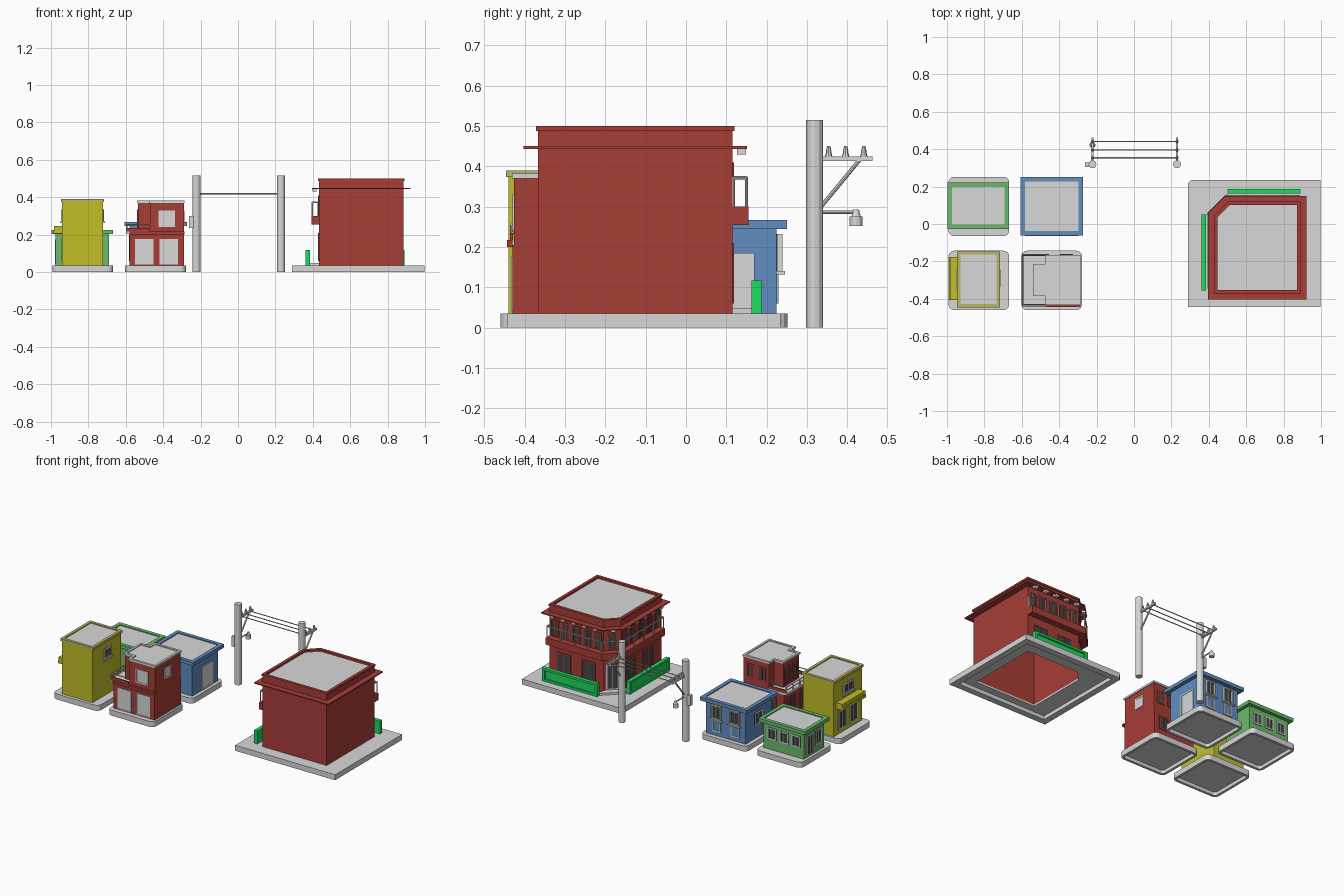
import bpy, bmesh
from math import cos, sin, pi
from mathutils import Vector

if "Cube" in bpy.data.objects:
    bpy.data.objects.remove(bpy.data.objects["Cube"])


def material(name, r, g, b):
    m = bpy.data.materials.new(name)
    m.use_nodes = True
    m.diffuse_color = (r, g, b, 1)
    m.node_tree.nodes["Principled BSDF"].inputs["Base Color"].default_value = (r, g, b, 1)
    return m


GRAY = material("light gray", .69, .69, .69)
DARK = material("dark gray", .06, .06, .06)
RED = material("brick red", .39, .047, .037)
YELLOW = material("mustard yellow", .54, .52, .02)
PALE = material("pale mustard", .51, .47, .13)
GREEN = material("leaf green", .145, .5, .15)
BLUE = material("steel blue", .12, .27, .53)
BRIGHT = material("bright green", .012, .72, .11)
parts = {}


def mesh(name, mat):
    return parts.setdefault((name, mat), bmesh.new())


def prism(name, mat, pts, z0, z1):
    bm = mesh(name, mat)
    lo = [bm.verts.new((x, y, z0)) for x, y in pts]
    hi = [bm.verts.new((x, y, z1)) for x, y in pts]
    bm.faces.new(lo[::-1])
    bm.faces.new(hi)
    for i in range(len(pts)):
        j = (i + 1) % len(pts)
        bm.faces.new((lo[i], lo[j], hi[j], hi[i]))


def ring(name, mat, outer, inner, z0, z1):
    bm = mesh(name, mat)
    loops = [[bm.verts.new((x, y, z)) for x, y in p]
             for p, z in ((outer, z0), (outer, z1), (inner, z1), (inner, z0))]
    for i in range(len(outer)):
        j = (i + 1) % len(outer)
        for k in range(4):
            a, b = loops[k], loops[(k + 1) % 4]
            bm.faces.new((a[i], a[j], b[j], b[i]))


def offset(pts, d):
    """Push a counter-clockwise outline outwards by d with mitred corners."""
    out = []
    for i, p in enumerate(pts):
        p = Vector(p)
        a = (p - Vector(pts[i - 1])).normalized()
        b = (Vector(pts[(i + 1) % len(pts)]) - p).normalized()
        na, nb = Vector((a.y, -a.x)), Vector((b.y, -b.x))
        out.append(tuple(p + (na + nb) * d / (1 + na.dot(nb))))
    return out


def rect(x0, y0, x1, y1):
    return [(x0, y0), (x1, y0), (x1, y1), (x0, y1)]


def rounded(x0, y0, x1, y1, r=.03):
    pts = []
    for k, (x, y) in enumerate(rect(x0 + r, y0 + r, x1 - r, y1 - r)):
        for s in range(5):
            t = pi + k * pi / 2 + s * pi / 8
            pts.append((x + r * cos(t), y + r * sin(t)))
    return pts


def panel(name, mat, wall, u0, u1, z0, z1, d0, d1):
    """Box on a wall: u runs along it, d is the distance outwards."""
    p, q = Vector(wall[0]), Vector(wall[1])
    u = (q - p).normalized()
    n = Vector((u.y, -u.x))
    prism(name, mat, [p + u * a + n * d for a, d in ((u0, d1), (u1, d1), (u1, d0), (u0, d0))], z0, z1)


def window(name, wall, c, w, z0, z1, frame=GRAY, pane=DARK, t=.008, bars=1, d=.004):
    """Pane with a frame standing out by d; deep frames also get a sill."""
    a, b = c - w / 2, c + w / 2
    panel(name + "_pane", pane, wall, a, b, z0, z1, -.002, .002)
    for u in (a, b - t):
        panel(name + "_frame", frame, wall, u, u + t, z0, z1, 0, d)
    for z in (z0, z1 - t):
        panel(name + "_frame", frame, wall, a, b, z, z + t, 0, d)
    for k in range(bars):
        u = a + w * (k + 1) / (bars + 1)
        panel(name + "_frame", frame, wall, u - t / 3, u + t / 3, z0, z1, 0, d * .8)
    if d > .005:
        panel(name + "_sill", frame, wall, a - .008, b + .008, z0 - .008, z0, 0, d + .006)


def walls(pts):
    return [(pts[i], pts[(i + 1) % len(pts)]) for i in range(len(pts))]


def rod(name, mat, a, b, r, r2=None, seg=8):
    a, b = Vector(a), Vector(b)
    rot = (b - a).to_track_quat('Z', 'Y').to_matrix().to_4x4()
    rot.translation = (a + b) / 2
    bmesh.ops.create_cone(mesh(name, mat), cap_ends=True, segments=seg, radius1=r,
                          radius2=r if r2 is None else r2, depth=(b - a).length, matrix=rot)


# Rounded paving slabs with a recessed underside
for n, x, y in (("green", -.992, -.065), ("blue", -.603, -.065),
                ("yellow", -.992, -.46), ("red", -.603, -.46)):
    o = rounded(x, y, x + .325, y + .317)
    ring(n + "_house_base_rim", GRAY, o, offset(o, -.016), 0, .022)
    prism(n + "_house_base", GRAY, o, .022, .035)


def roof(name, mat, pts, z0, z1, out, inn):
    o = offset(pts, out)
    i = offset(o, -inn)
    ring(name + "_parapet", mat, o, i, z0, z1)
    prism(name + "_roof", GRAY, i, z0 + .004, z1 - .006)


# Green house
g = rect(-.975, -.005, -.69, .2)
prism("green_house_walls", GREEN, g, .035, .205)
roof("green_house", GREEN, g, .203, .225, .022, .024)
w = walls(g)
for c in (.06, .145, .23):
    window("green_house_back_window", w[2], c, .06, .1, .175)
window("green_house_door", w[3], .06, .065, .04, .175)
window("green_house_side_window", w[3], .145, .065, .08, .175)

# Blue house
b = rect(-.58, -.035, -.3, .225)
prism("blue_house_walls", BLUE, b, .035, .247)
roof("blue_house", BLUE, b, .245, .267, .026, .024)
w = walls(b)
for c in (.075, .205):
    window("blue_house_window", w[2], c, .068, .14, .232, d=.014)
    window("blue_house_lower_panel", w[2], c, .06, .06, .132, pane=BLUE, bars=0)
window("blue_house_door", w[1], .15, .11, .036, .185, pane=GRAY, bars=0)
window("blue_house_side_window", w[3], .13, .08, .12, .2)

# Yellow house with a side canopy
y = rect(-.94, -.44, -.722, -.152)
prism("yellow_house_walls", YELLOW, y, .035, .376)
roof("yellow_house", PALE, y, .374, .39, .006, .018)
w = walls(y)
panel("yellow_house_canopy", YELLOW, w[3], .025, .255, .205, .222, 0, .05)
panel("yellow_house_canopy_face", YELLOW, w[3], .025, .255, .222, .245, 0, .045)
for c in (.085, .2):
    window("yellow_house_lower_window", w[3], c, .08, .06, .18)
window("yellow_house_upper_window", w[3], .145, .1, .27, .335, d=.006)
window("yellow_house_right_window", w[1], .15, .07, .27, .335, d=.006)

# Red house with stepped upper storey and balcony
r = rect(-.58, -.43, -.29, -.165)
prism("red_house_lower_walls", RED, r, .035, .205)
up = [(-.47, -.427), (-.29, -.427), (-.29, -.17), (-.47, -.17),
      (-.47, -.22), (-.535, -.22), (-.535, -.38), (-.47, -.38)]
prism("red_house_upper_walls", RED, up, .205, .372)
roof("red_house", GRAY, up, .37, .382, .005, .014)
prism("red_house_balcony_floor", GRAY, rect(-.6, -.44, -.47, -.16), .203, .217)
panel("red_house_band", RED, walls(r)[0], 0, .295, .2, .217, 0, .014)
for yy in (-.437, -.17):
    prism("red_house_balcony_end", RED, rect(-.595, yy, -.47, yy + .008), .217, .235)
    rod("red_house_balcony_rail", GRAY, (-.595, yy + .004, .255), (-.47, yy + .004, .255), .003)
for z in (.235, .255):
    rod("red_house_balcony_rail", GRAY, (-.595, -.433, z), (-.595, -.166, z), .003)
for k in range(5):
    yy = -.433 + k * .0667
    rod("red_house_balcony_post", GRAY, (-.595, yy, .217), (-.595, yy, .255), .004)
w, v = walls(r), walls(up)
for c in (.078, .21):
    window("red_house_shutter", w[0], c, .098, .04, .177, pane=GRAY, t=.005, bars=0)
window("red_house_front_window", v[0], .09, .088, .242, .33, pane=GRAY, bars=0)
window("red_house_right_window", v[1], .13, .07, .26, .33, pane=GRAY, bars=0)
for c in (.05, .13):
    window("red_house_back_window", v[2], c, .055, .25, .335, frame=RED)
for c in (.042, .118):
    window("red_house_balcony_window", v[5], c, .055, .225, .335, frame=RED)
for c in (.07, .2):
    window("red_house_side_window", w[3], c, .08, .06, .17, frame=RED)
    window("red_house_rear_window", w[2], c, .07, .08, .17, frame=RED)

# Large corner building: hollow shell on an open paving frame
foot = [(.885, -.367), (.885, .115), (.505, .115), (.432, .042), (.432, -.367)]
inner = offset(foot, -.012)
plot = [(.998, -.443), (.998, .235), (.305, .235), (.29, .22), (.29, -.443)]
ring("corner_building_paving_rim", GRAY, plot, offset(plot, -.04), 0, .024)
ring("corner_building_paving", GRAY, plot, inner, .024, .035)
ring("corner_building_walls", RED, foot, inner, .035, .49)
prism("corner_building_roof", GRAY, inner, .478, .488)
ring("corner_building_parapet", RED, offset(foot, .005), offset(foot, -.014), .488, .5)
ring("corner_building_cornice", RED, offset(foot, .036), offset(foot, -.002), .443, .45)

# Balcony, its railing and the brackets under the cornice
edge = offset(foot, .04)
bal = [(.885, .115), (.885, .155), edge[2], edge[3], (.392, -.345), (.432, -.345), foot[3], foot[2]]
prism("corner_building_balcony", RED, bal, .255, .3)
rail = [(.88, .118), (.88, .15)] + offset(foot, .035)[2:4] + [(.397, -.34), (.43, -.34)]
for p, q in zip(rail, rail[1:]):
    p, q = Vector(p), Vector(q)
    rod("corner_building_railing", GRAY, (*p, .372), (*q, .372), .004)
    n = max(1, round((q - p).length / .09))
    for k in range(n + 1):
        c = p.lerp(q, k / n)
        rod("corner_building_railing_post", GRAY, (*c, .3), (*c, .374), .004)
w = walls(foot)
for wall, n in ((w[1], 5), (w[2], 1), (w[3], 5)):
    step = (Vector(wall[1]) - Vector(wall[0])).length / n
    for k in range(n):
        c = step * (k + .5)
        window("corner_building_upper_window", wall, c, .055, .302, .41, frame=RED, t=.006)
        panel("corner_building_bracket", GRAY, wall, c - .013, c + .013, .43, .443, .012, .034)

# Ground floor openings, corner door and step
for wall in (w[1], w[3]):
    for c in (.1, .275):
        window("corner_building_shop_window", wall, c, .1, .06, .21, frame=RED)
window("corner_building_door", w[2], .052, .075, .05, .21)
prism("corner_building_step", GRAY, [(.505, .115), (.5, .163), (.386, .05), (.432, .042)], .035, .048)

# Panelled green garden walls
for wall in (((.89, .163), (.5, .163)), ((.386, .05), (.386, -.355))):
    n = (Vector(wall[1]) - Vector(wall[0])).length
    panel("garden_wall", BRIGHT, wall, 0, n, .035, .117, 0, .014)
    for z in (.035, .103):
        panel("garden_wall_border", BRIGHT, wall, 0, n, z, z + .014, .014, .024)
    for u in (0, n - .02):
        panel("garden_wall_border", BRIGHT, wall, u, u + .02, .049, .103, .014, .024)

# Utility poles with cross arms, insulators and wires
for x in (-.222, .23):
    rod("utility_pole", GRAY, (x, .319, 0), (x, .319, .515), .021, seg=12)
    prism("pole_cross_arm", GRAY, rect(x - .006, .33, x + .006, .463), .413, .425)
    rod("pole_brace", GRAY, (x, .335, .3), (x, .43, .415), .005)
    for yy in (.354, .396, .441):
        rod("pole_insulator", GRAY, (x, yy, .425), (x, yy, .437), .009, .006)
        rod("pole_insulator", GRAY, (x, yy, .437), (x, yy, .45), .007, .004)
for yy in (.354, .396, .441):
    rod("power_wire", GRAY, (-.222, yy, .419), (.23, yy, .419), .003)

# Street lamp and meter box on one pole
rod("lamp_arm", GRAY, (-.222, .33, .286), (-.222, .43, .286), .004)
rod("lamp_cap", GRAY, (-.222, .422, .275), (-.222, .422, .293), .012, .006, 12)
rod("lamp_shade", GRAY, (-.222, .422, .252), (-.222, .422, .275), .016, seg=12)
prism("meter_box", GRAY, rect(-.262, .306, -.238, .33), .235, .3)

for (name, mat), bm in parts.items():
    bmesh.ops.recalc_face_normals(bm, faces=bm.faces)
    me = bpy.data.meshes.new(name)
    bm.to_mesh(me)
    bm.free()
    me.materials.append(mat)
    bpy.context.scene.collection.objects.link(bpy.data.objects.new(name, me))
